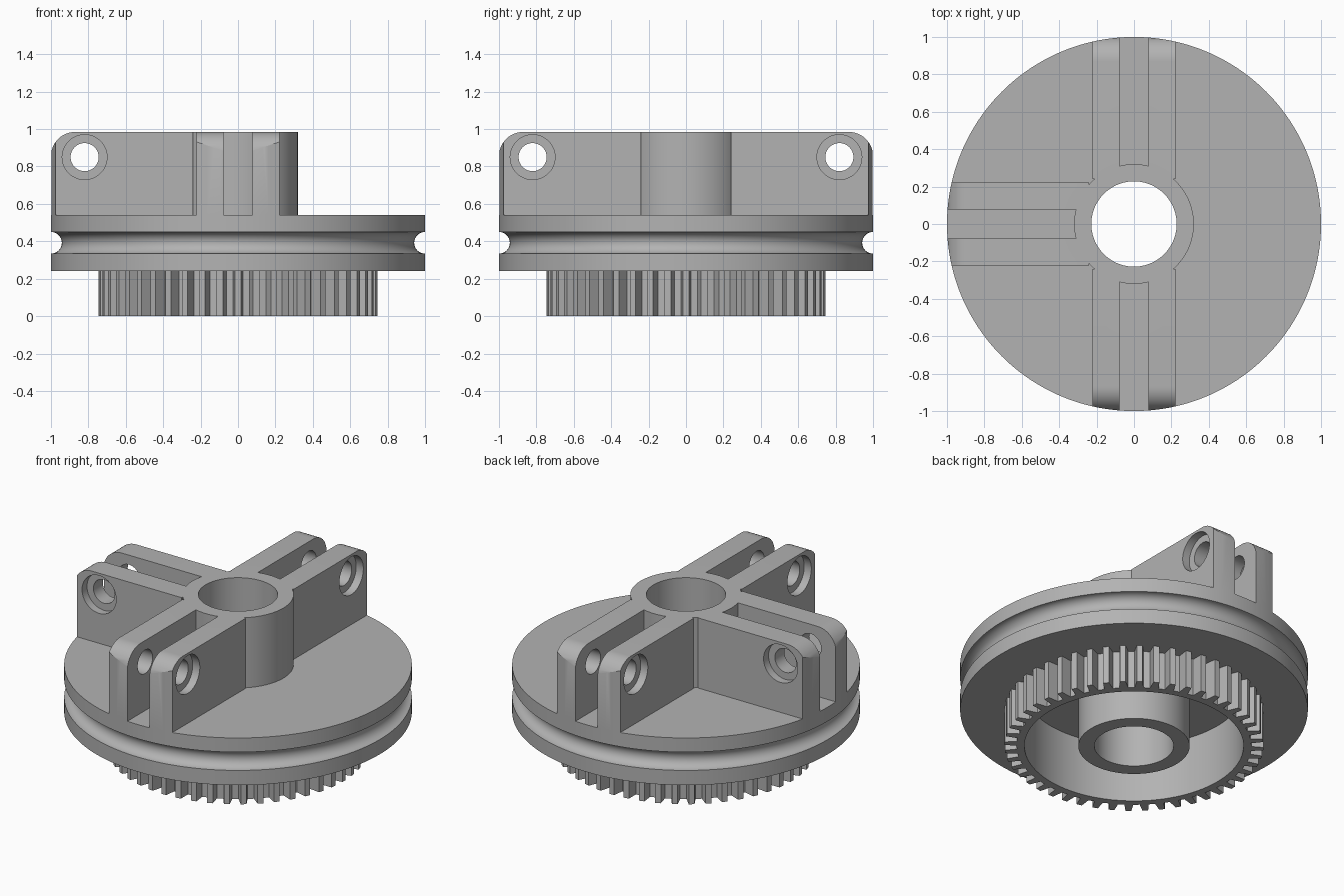
import bpy, bmesh, math
from mathutils import Matrix

SIDES = 192
TEETH = 48
ROOT, TIP, RIM = 0.675, 0.745, 0.63       # gear radii
BORE, HUB = 0.228, 0.32                   # hub radii
FLOOR, TOP = 0.54, 0.985                  # deck and arm heights
PIN_R, PIN_Z = 0.82, 0.85                 # pin hole centre

default = bpy.data.objects.get("Cube")
if default:
    bpy.data.objects.remove(default)

grey = bpy.data.materials.new("plain grey")
grey.use_nodes = True
grey.diffuse_color = (0.45, 0.45, 0.45, 1)
grey.node_tree.nodes["Principled BSDF"].inputs["Base Color"].default_value = (0.45, 0.45, 0.45, 1)


def make(name, bm):
    bmesh.ops.recalc_face_normals(bm, faces=bm.faces)
    mesh = bpy.data.meshes.new(name)
    bm.to_mesh(mesh)
    bm.free()
    mesh.materials.append(grey)
    obj = bpy.data.objects.new(name, mesh)
    bpy.context.collection.objects.link(obj)
    return obj


def polar(r, a, z):
    return (r * math.cos(a), r * math.sin(a), z)


def lathe(name, profile):
    """Revolve a closed (radius, height) loop around z."""
    bm = bmesh.new()
    rings = [[bm.verts.new(polar(r, math.tau * i / SIDES, z)) for r, z in profile]
             for i in range(SIDES)]
    n = len(profile)
    for i in range(SIDES):
        a, b = rings[i], rings[(i + 1) % SIDES]
        for j in range(n):
            k = (j + 1) % n
            bm.faces.new((a[j], b[j], b[k], a[k]))
    return make(name, bm)


def cylinder(name, radius, depth, matrix):
    bm = bmesh.new()
    bmesh.ops.create_cone(bm, cap_ends=True, segments=SIDES if radius > 0.2 else 48,
                          radius1=radius, radius2=radius, depth=depth, matrix=matrix)
    obj = make(name, bm)
    obj.hide_render = True
    return obj


def boolean(obj, cutter, operation):
    mod = obj.modifiers.new(operation, 'BOOLEAN')
    mod.operation, mod.solver, mod.object = operation, 'EXACT', cutter
    bpy.context.view_layer.objects.active = obj
    bpy.ops.object.modifier_apply(modifier=mod.name)


def smooth(obj):
    bpy.ops.object.select_all(action='DESELECT')
    obj.select_set(True)
    bpy.context.view_layer.objects.active = obj
    bpy.ops.object.shade_smooth_by_angle(angle=math.radians(25))


# Disc with rope groove, hollow underside and bored hub
groove = [(1 - 0.058 * math.sin(math.pi * i / 16), 0.392 - 0.058 * math.cos(math.pi * i / 16))
          for i in range(17)]
smooth(lathe("grooved_disc_and_hub", [
    (BORE, 0), (HUB, 0), (HUB, 0.37), (RIM, 0.37), (RIM, 0.24), (1, 0.24),
    *groove, (1, FLOOR), (HUB, FLOOR), (HUB, TOP), (BORE, TOP)]))

# Toothed ring below the disc
bm = bmesh.new()
pitch = math.tau / TEETH
outline = [(r, pitch * (t + f)) for t in range(TEETH)
           for r, f in ((ROOT, -0.29), (TIP, -0.17), (TIP, 0.17), (ROOT, 0.29))]
loops = []
for z in (0, 0.24):
    outer = [bm.verts.new(polar(r, a, z)) for r, a in outline]
    inner = [bm.verts.new(polar(RIM, math.tau * (i - 1) / SIDES, z)) for i in range(SIDES)]
    loops.append((outer, inner))
(lo_out, lo_in), (hi_out, hi_in) = loops
for a, b in ((lo_out, lo_in), (lo_out, hi_out), (hi_out, hi_in), (lo_in, hi_in)):
    for i in range(SIDES):
        k = (i + 1) % SIDES
        bm.faces.new((a[i], a[k], b[k], b[i]))
smooth(make("gear_ring", bm))

# Cutters shared by the arm cheeks
rim_cutter = cylinder("rim_cutter", 1, 4, Matrix())
hub_cutter = cylinder("hub_cutter", HUB, 4, Matrix())
across = Matrix.Translation((PIN_R, 0, PIN_Z)) @ Matrix.Rotation(math.pi / 2, 4, 'X')
pin_cutter = cylinder("pin_hole_cutter", 0.075, 1, across)
recess_cutter = cylinder("recess_cutter", 0.12, 0.2, Matrix.Translation((0, 0.272, 0)) @ across)


def cheek(name, angle, side):
    """One rounded plate of a forked arm, built along +x and turned into place."""
    radius = 0.13
    profile = [(0.24, FLOOR), (1.02, FLOOR)]
    profile += [(1.0 - radius + radius * math.cos(a), TOP - radius + radius * math.sin(a))
                for a in (math.pi / 2 * i / 12 for i in range(13))]
    profile[1] = (1.0, FLOOR)
    profile.append((0.24, TOP))
    bm = bmesh.new()
    face = bm.faces.new([bm.verts.new((x, 0.078, z)) for x, z in profile])
    ext = bmesh.ops.extrude_face_region(bm, geom=[face])
    bmesh.ops.translate(bm, vec=(0, 0.144, 0),
                        verts=[v for v in ext["geom"] if isinstance(v, bmesh.types.BMVert)])
    obj = make(name, bm)
    boolean(obj, rim_cutter, 'INTERSECT')
    for cutter in (hub_cutter, pin_cutter, recess_cutter):
        boolean(obj, cutter, 'DIFFERENCE')
    obj.data.transform(Matrix.Rotation(angle, 4, 'Z') @ Matrix.Diagonal((1, side, 1, 1)))
    if side < 0:
        obj.data.flip_normals()
    smooth(obj)


# Three forked arms
for arm, angle in (("back", 90), ("right", 180), ("front", 270)):
    for side, label in ((1, "a"), (-1, "b")):
        cheek(f"{arm}_arm_cheek_{label}", math.radians(angle), side)

for cutter in (rim_cutter, hub_cutter, pin_cutter, recess_cutter):
    bpy.data.objects.remove(cutter)
